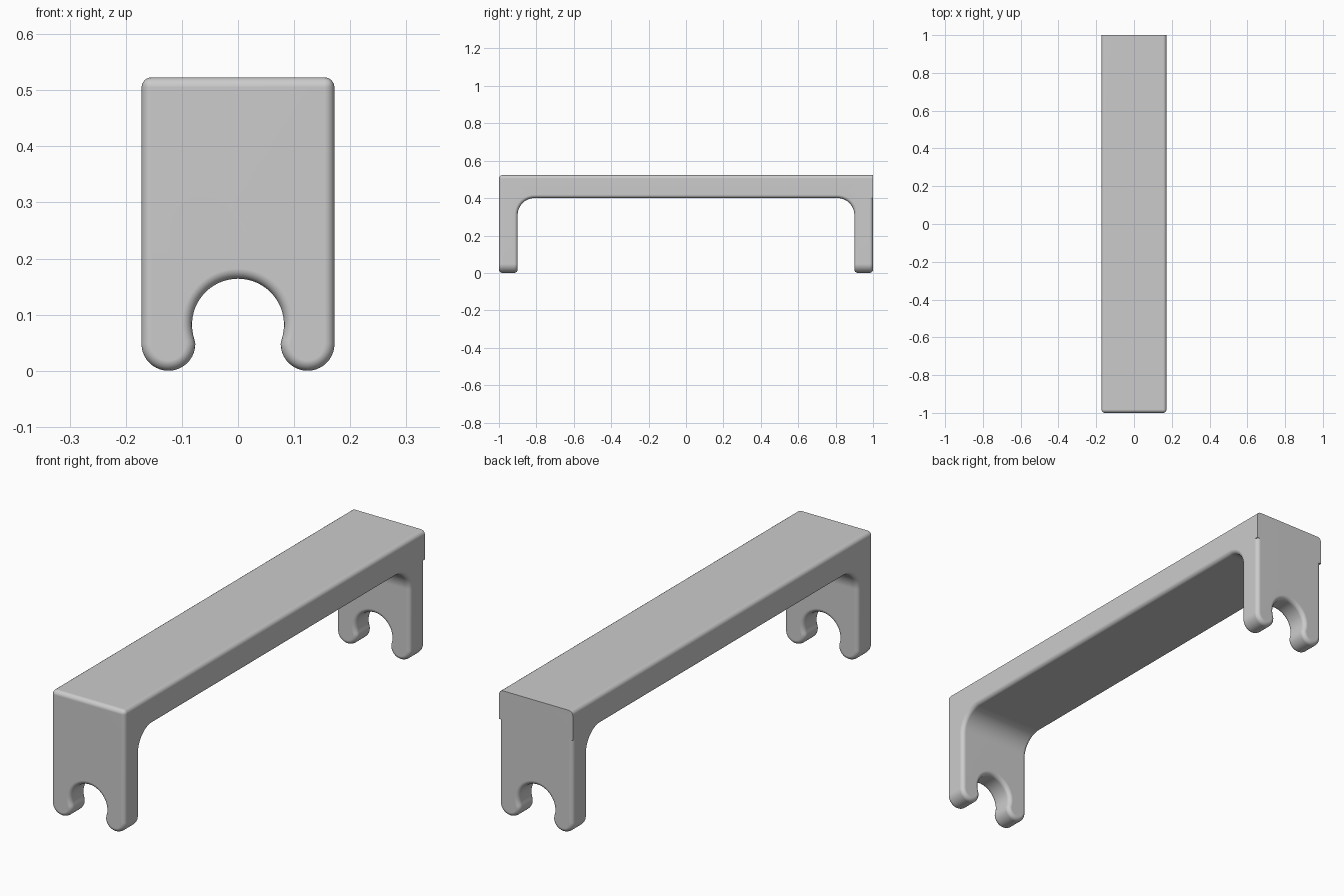
import bpy, bmesh
from math import cos, sin, pi, radians, asin
from mathutils import Vector

if "Cube" in bpy.data.objects:
    bpy.data.objects.remove(bpy.data.objects["Cube"])

W, H, L = 0.172, 0.523, 1.0      # half width, height, half length
T, UNDER, FILLET = 0.10, 0.40, 0.09
ROUND = 0.018

grey = bpy.data.materials.new("plain grey")
grey.use_nodes = True
colour = (0.6, 0.6, 0.6, 1)
grey.diffuse_color = colour
grey.node_tree.nodes["Principled BSDF"].inputs["Base Color"].default_value = colour


def arc(cx, cz, r, a0, a1, n):
    return [(cx + r * cos(a0 + (a1 - a0) * i / n), cz + r * sin(a0 + (a1 - a0) * i / n))
            for i in range(n + 1)]


def prism(name, pts, axis, lo, hi):
    """Extrude a profile (horizontal, z) along x or y."""
    bm = bmesh.new()
    place = (lambda u, z: (lo, u, z)) if axis == "x" else (lambda u, z: (u, lo, z))
    face = bm.faces.new([bm.verts.new(place(u, z)) for u, z in pts])
    ext = bmesh.ops.extrude_face_region(bm, geom=[face])
    step = Vector((hi - lo, 0, 0)) if axis == "x" else Vector((0, hi - lo, 0))
    bmesh.ops.translate(bm, vec=step, verts=[v for v in ext["geom"] if isinstance(v, bmesh.types.BMVert)])
    bmesh.ops.recalc_face_normals(bm, faces=bm.faces)
    mesh = bpy.data.meshes.new(name)
    bm.to_mesh(mesh)
    bm.free()
    mesh.materials.append(grey)
    obj = bpy.data.objects.new(name, mesh)
    bpy.context.collection.objects.link(obj)
    return obj


def activate(obj):
    bpy.ops.object.select_all(action="DESELECT")
    obj.select_set(True)
    bpy.context.view_layer.objects.active = obj


def mirrored(half):
    return half + [(-u, z) for u, z in reversed(half)]


# Side profile: a long beam on two legs with filleted inner corners
half = [(L, H), (L, -0.1), (L - T, -0.1)]
half += arc(L - T - FILLET, UNDER - FILLET, FILLET, 0, pi / 2, 12)
bracket = prism("bracket", mirrored(half), "x", -0.3, 0.3)

# Front outline: rounded feet either side of a round notch
foot, notch = 0.048, 0.082
dip = asin((notch - foot) / notch)
half = [(W, H + 0.1)] + arc(W - foot, foot, foot, 0, -pi, 20)
half += arc(0, notch, notch, -dip, pi / 2, 20)[1:-1]
pts = half + [(0, 2 * notch)] + [(-u, z) for u, z in reversed(half)]
outline = prism("outline_cutter", pts, "y", -1.2, 1.2)
outline.hide_render = True

# Trim the bracket to the outline and round its edges
activate(bracket)
trim = bracket.modifiers.new("trim", "BOOLEAN")
trim.operation, trim.solver, trim.object = "INTERSECT", "EXACT", outline
bpy.ops.object.modifier_apply(modifier=trim.name)
bpy.data.objects.remove(outline)
bevel = bracket.modifiers.new("rounding", "BEVEL")
bevel.width, bevel.segments = ROUND, 4
bevel.limit_method, bevel.angle_limit = "ANGLE", radians(42)
bevel.use_clamp_overlap = False
bpy.ops.object.modifier_apply(modifier=bevel.name)

# Square-edged block at the back end of the beam
half = [(W, UNDER)] + arc(W - ROUND, H - ROUND, ROUND, 0, pi / 2, 4)
back_block = prism("back_block", mirrored(half), "y", L - 0.04, L)

for obj in (bracket, back_block):
    activate(obj)
    bpy.ops.object.shade_smooth_by_angle(angle=radians(35))
    normals = obj.modifiers.new("normals", "WEIGHTED_NORMAL")
    normals.keep_sharp = True
